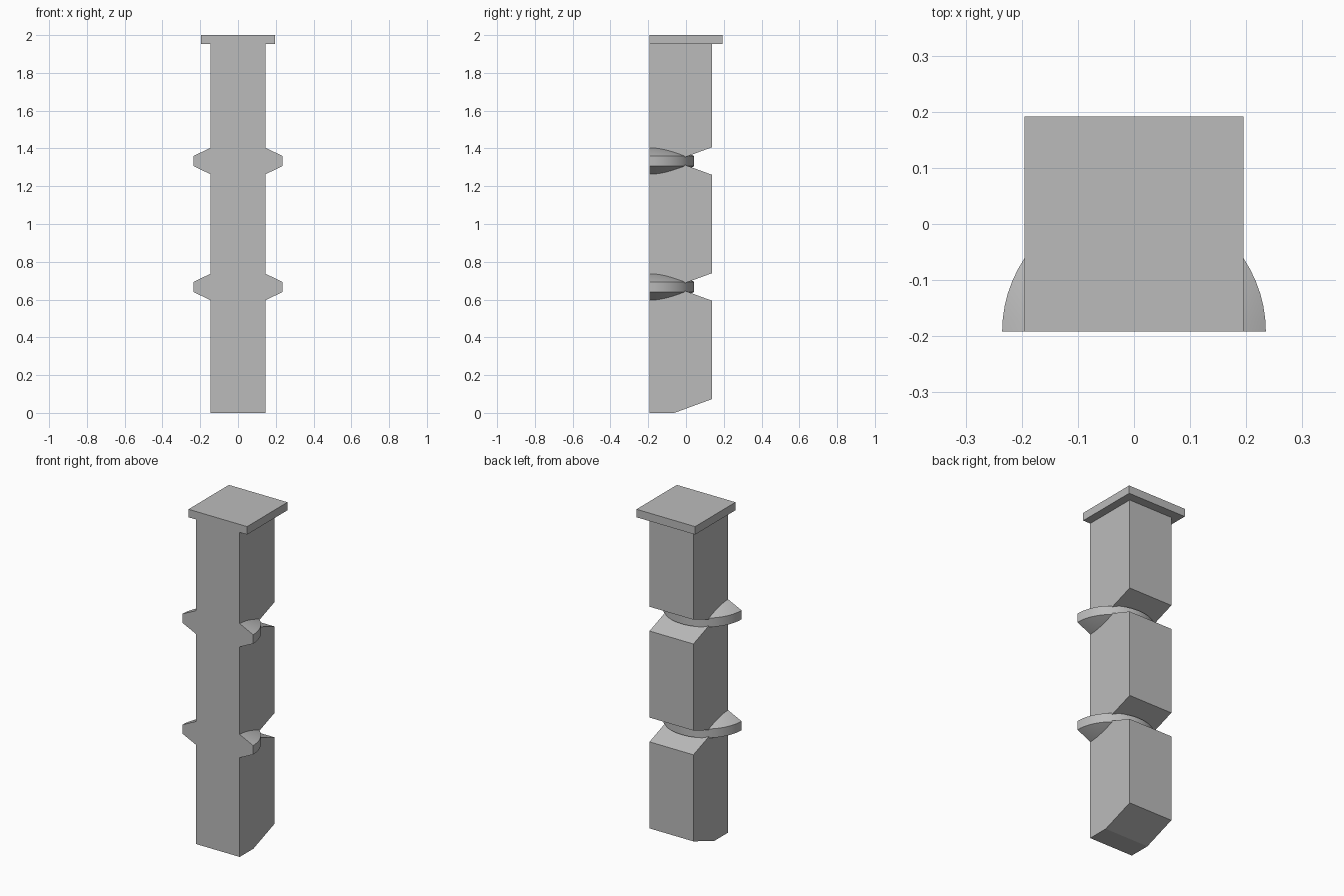
import bpy
import bmesh
import math

if "Cube" in bpy.data.objects:
    bpy.data.objects.remove(bpy.data.objects["Cube"], do_unlink=True)

FRONT = -0.192          # flat front plane
HALF_W = 0.146          # half width of the shaft
BACK = 0.138            # back of the shaft
CAP_Z = 1.952
STEP = 2 / 3            # spacing of the rings
NOTCH_Y, NOTCH_H = -0.062, 0.073

stone = bpy.data.materials.new("stone grey")
stone.use_nodes = True
stone.diffuse_color = (0.5, 0.5, 0.5, 1)
stone.node_tree.nodes["Principled BSDF"].inputs["Base Color"].default_value = (0.5, 0.5, 0.5, 1)


def finish(name, bm, smooth=False):
    bmesh.ops.recalc_face_normals(bm, faces=bm.faces)
    mesh = bpy.data.meshes.new(name)
    bm.to_mesh(mesh)
    bm.free()
    mesh.materials.append(stone)
    obj = bpy.data.objects.new(name, mesh)
    bpy.context.collection.objects.link(obj)
    if smooth:
        bpy.ops.object.select_all(action="DESELECT")
        obj.select_set(True)
        bpy.context.view_layer.objects.active = obj
        bpy.ops.object.shade_smooth_by_angle(angle=math.radians(30))
    return obj


def extrude_side_profile(name, points, half_width):
    """Extrude a (y, z) outline across x."""
    bm = bmesh.new()
    face = bm.faces.new([bm.verts.new((-half_width, y, z)) for y, z in points])
    new = bmesh.ops.extrude_face_region(bm, geom=[face])["geom"]
    bmesh.ops.translate(bm, vec=(2 * half_width, 0, 0),
                        verts=[v for v in new if isinstance(v, bmesh.types.BMVert)])
    return finish(name, bm)


# Shaft with V notches across the back and a sloped foot
outline = [(FRONT, 0), (NOTCH_Y, 0), (BACK, NOTCH_H)]
for i in (1, 2):
    z = i * STEP
    outline += [(BACK, z - NOTCH_H), (NOTCH_Y, z), (BACK, z + NOTCH_H)]
outline += [(BACK, CAP_Z), (FRONT, CAP_Z)]
extrude_side_profile("shaft", outline, HALF_W)

# Square cap flush with the front
extrude_side_profile("cap", [(FRONT, CAP_Z), (0.192, CAP_Z), (0.192, 2), (FRONT, 2)], 0.195)


# Half-round rings with conical top and bottom
def half_ring(name, z, radius=0.235, rim=0.027, hub=0.14, segments=32):
    bm = bmesh.new()
    profile = [(0, -hub), (radius, -rim), (radius, rim), (0, hub)]
    verts = [bm.verts.new((r, FRONT, z + h)) for r, h in profile]
    edges = [bm.edges.new(pair) for pair in zip(verts, verts[1:])]
    bmesh.ops.spin(bm, geom=verts + edges, cent=(0, FRONT, z), axis=(0, 0, 1),
                   angle=math.pi, steps=segments)
    bmesh.ops.remove_doubles(bm, verts=bm.verts, dist=0.0001)
    bmesh.ops.holes_fill(bm, edges=[e for e in bm.edges if e.is_boundary], sides=0)
    finish(name, bm, smooth=True)


half_ring("lower_ring", STEP)
half_ring("upper_ring", 2 * STEP)
